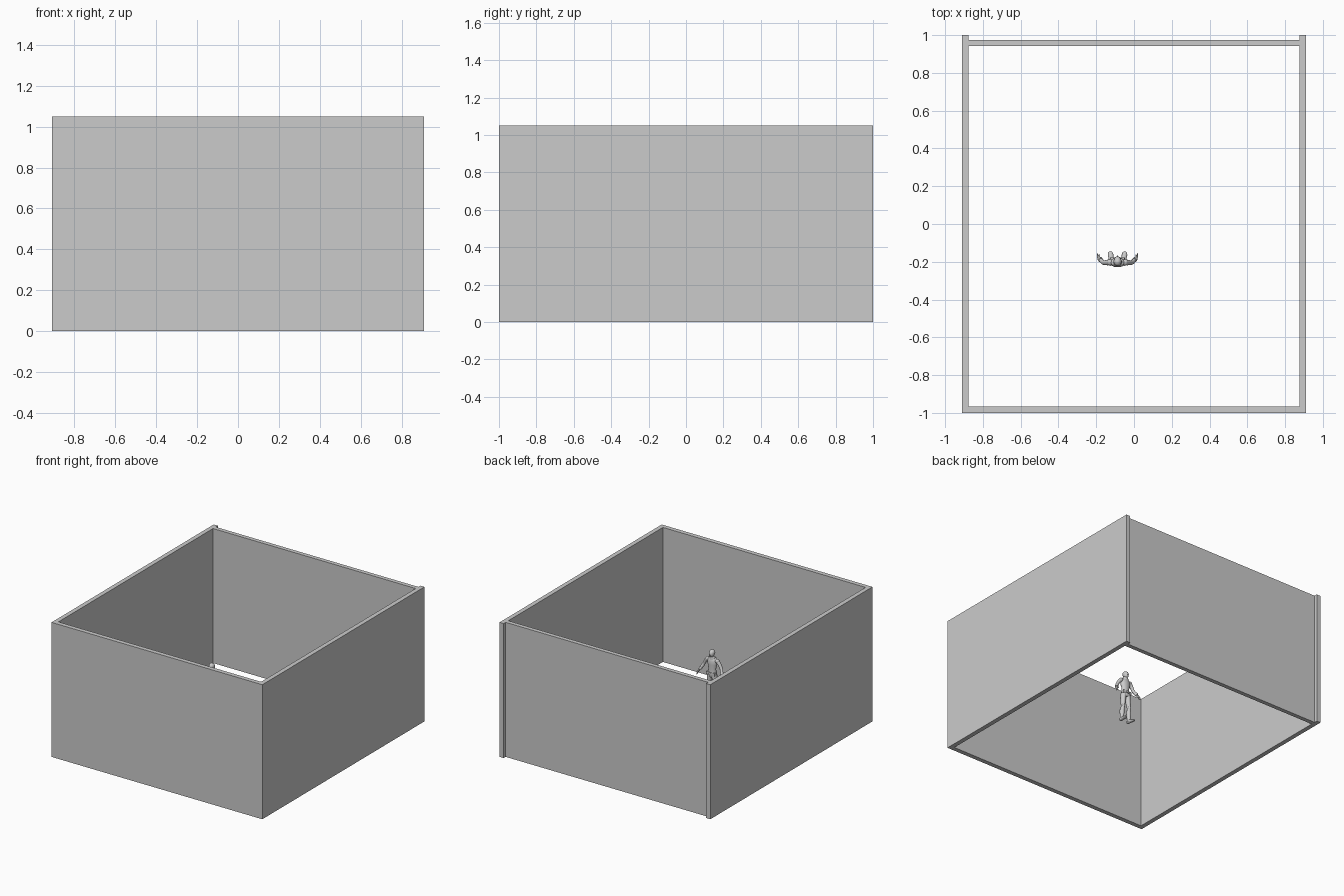
import bpy, bmesh, math
from mathutils import Vector

CX, CY = -0.087, -0.2   # figure position
H = 1.05                # wall height


def finish(name, bm, smooth=True):
    bmesh.ops.recalc_face_normals(bm, faces=bm.faces[:])
    me = bpy.data.meshes.new(name)
    bm.to_mesh(me)
    bm.free()
    ob = bpy.data.objects.new(name, me)
    bpy.context.collection.objects.link(ob)
    if smooth:
        bpy.context.view_layer.objects.active = ob
        ob.select_set(True)
        bpy.ops.object.shade_smooth_by_angle(angle=math.radians(40))
        ob.select_set(False)
    return ob


def box(name, x0, x1, y0, y1, z0, z1):
    bm = bmesh.new()
    bmesh.ops.create_cube(bm, size=1)
    for v in bm.verts:
        v.co = Vector(((x0 + x1) / 2 + v.co.x * (x1 - x0),
                       (y0 + y1) / 2 + v.co.y * (y1 - y0),
                       (z0 + z1) / 2 + v.co.z * (z1 - z0)))
    return finish(name, bm, False)


def ball(name, c, r):
    bm = bmesh.new()
    bmesh.ops.create_uvsphere(bm, u_segments=16, v_segments=10, radius=1)
    for v in bm.verts:
        v.co = Vector((CX + c[0] + v.co.x * r[0], CY + c[1] + v.co.y * r[1],
                       c[2] + v.co.z * r[2]))
    return finish(name, bm)


def tube(name, pts, sides=12):
    """Loft rings through points (x, y, z, radius across, radius front-back)."""
    bm = bmesh.new()
    P = [Vector(p[:3]) for p in pts]
    rings = []
    for i, p in enumerate(pts):
        t = (P[min(i + 1, len(P) - 1)] - P[max(i - 1, 0)]).normalized()
        ref = Vector((0, 1, 0)) if abs(t.y) < 0.8 else Vector((0, 0, 1))
        u = ref.cross(t).normalized()
        w = t.cross(u)
        rings.append([bm.verts.new(P[i] + Vector((CX, CY, 0))
                      + u * p[3] * math.cos(a) + w * p[4] * math.sin(a))
                      for a in (2 * math.pi * k / sides for k in range(sides))])
    for a, b in zip(rings, rings[1:]):
        for k in range(sides):
            n = (k + 1) % sides
            bm.faces.new((a[k], a[n], b[n], b[k]))
    bm.faces.new(rings[0])
    bm.faces.new(rings[-1])
    return finish(name, bm)


# Four walls; the side walls run past the back wall
for side, s in (("left", -1), ("right", 1)):
    xs = sorted((s * 0.875, s * 0.91))
    box(side + "_wall", *xs, -1, 1, 0, H)
box("front_wall", -0.875, 0.875, -1, -0.965, 0, H)
box("back_wall", -0.875, 0.875, 0.942, 0.975, 0, H)

# Figure: torso, collar, neck and head, facing the back wall
tube("torso", [(0, 0, 0.435, 0.022, 0.018), (0, 0, 0.45, 0.036, 0.024),
               (0, 0, 0.475, 0.034, 0.022), (0, 0, 0.50, 0.030, 0.020),
               (0, -0.002, 0.535, 0.038, 0.025), (0, -0.004, 0.56, 0.042, 0.025),
               (0, -0.004, 0.58, 0.034, 0.020), (0, -0.002, 0.588, 0.018, 0.015)], 18)
tube("collar", [(0, -0.002, 0.578, 0.025, 0.021), (0, 0, 0.592, 0.021, 0.019),
                (0, 0, 0.597, 0.017, 0.016)], 16)
tube("neck", [(0, 0, 0.58, 0.012, 0.012), (0, 0.003, 0.61, 0.012, 0.012)])
ball("head", (0, 0.006, 0.617), (0.019, 0.023, 0.027))
ball("hair", (0, 0.001, 0.624), (0.021, 0.024, 0.023))
ball("nose", (0, 0.029, 0.613), (0.003, 0.004, 0.005))

# Belt with buckle
tube("belt", [(0, 0, 0.462, 0.038, 0.026), (0, 0, 0.475, 0.037, 0.025)], 18)
box("buckle", CX - 0.008, CX + 0.008, CY + 0.022, CY + 0.029, 0.461, 0.476)

# Paired limbs
for side, s in (("left", -1), ("right", 1)):
    box(side + "_pouch", CX + s * 0.029 - 0.008, CX + s * 0.029 + 0.008,
        CY + 0.010, CY + 0.025, 0.455, 0.477)
    ball(side + "_shoulder", (s * 0.041, -0.003, 0.565), (0.016, 0.017, 0.016))
    tube(side + "_arm", [(s * 0.038, -0.003, 0.567, 0.014, 0.015),
                         (s * 0.055, -0.004, 0.55, 0.0135, 0.0145),
                         (s * 0.072, -0.005, 0.523, 0.011, 0.012),
                         (s * 0.079, -0.001, 0.508, 0.012, 0.012),
                         (s * 0.091, 0.011, 0.487, 0.010, 0.010),
                         (s * 0.097, 0.019, 0.475, 0.008, 0.008)])
    tube(side + "_cuff", [(s * 0.089, 0.009, 0.491, 0.013, 0.013),
                          (s * 0.095, 0.016, 0.479, 0.012, 0.012)])
    tube(side + "_hand", [(s * 0.096, 0.017, 0.478, 0.006, 0.007),
                          (s * 0.100, 0.023, 0.468, 0.006, 0.010),
                          (s * 0.103, 0.029, 0.457, 0.005, 0.010)], 10)
    for k in range(4):
        y = 0.021 + k * 0.005
        tube(side + "_finger", [(s * 0.103, y, 0.459, 0.0028, 0.0028),
                                (s * 0.106, y + 0.004, 0.450, 0.0026, 0.0026),
                                (s * 0.105, y + 0.008, 0.441, 0.0018, 0.0018)], 6)
    tube(side + "_thumb", [(s * 0.098, 0.029, 0.470, 0.003, 0.003),
                           (s * 0.096, 0.038, 0.462, 0.0025, 0.0025)], 6)
    tube(side + "_leg", [(s * 0.018, 0, 0.455, 0.019, 0.023),
                         (s * 0.021, 0, 0.425, 0.020, 0.023),
                         (s * 0.025, 0.003, 0.385, 0.017, 0.019),
                         (s * 0.028, 0.006, 0.35, 0.014, 0.015),
                         (s * 0.030, 0.002, 0.32, 0.015, 0.017),
                         (s * 0.032, 0.0, 0.28, 0.012, 0.013),
                         (s * 0.033, 0.0, 0.245, 0.011, 0.012)], 14)
    ball(side + "_knee_pad", (s * 0.028, 0.016, 0.352), (0.011, 0.008, 0.016))
    tube(side + "_boot_shaft", [(s * 0.033, 0, 0.24, 0.014, 0.016),
                                (s * 0.032, 0, 0.275, 0.0145, 0.016),
                                (s * 0.031, 0, 0.312, 0.018, 0.019),
                                (s * 0.031, 0, 0.317, 0.018, 0.019)], 14)
    tube(side + "_boot_foot", [(s * 0.032, -0.019, 0.242, 0.009, 0.009),
                               (s * 0.033, -0.010, 0.244, 0.013, 0.013),
                               (s * 0.034, 0.015, 0.244, 0.013, 0.013),
                               (s * 0.037, 0.038, 0.240, 0.015, 0.009),
                               (s * 0.038, 0.050, 0.238, 0.011, 0.007),
                               (s * 0.038, 0.055, 0.237, 0.005, 0.004)])
